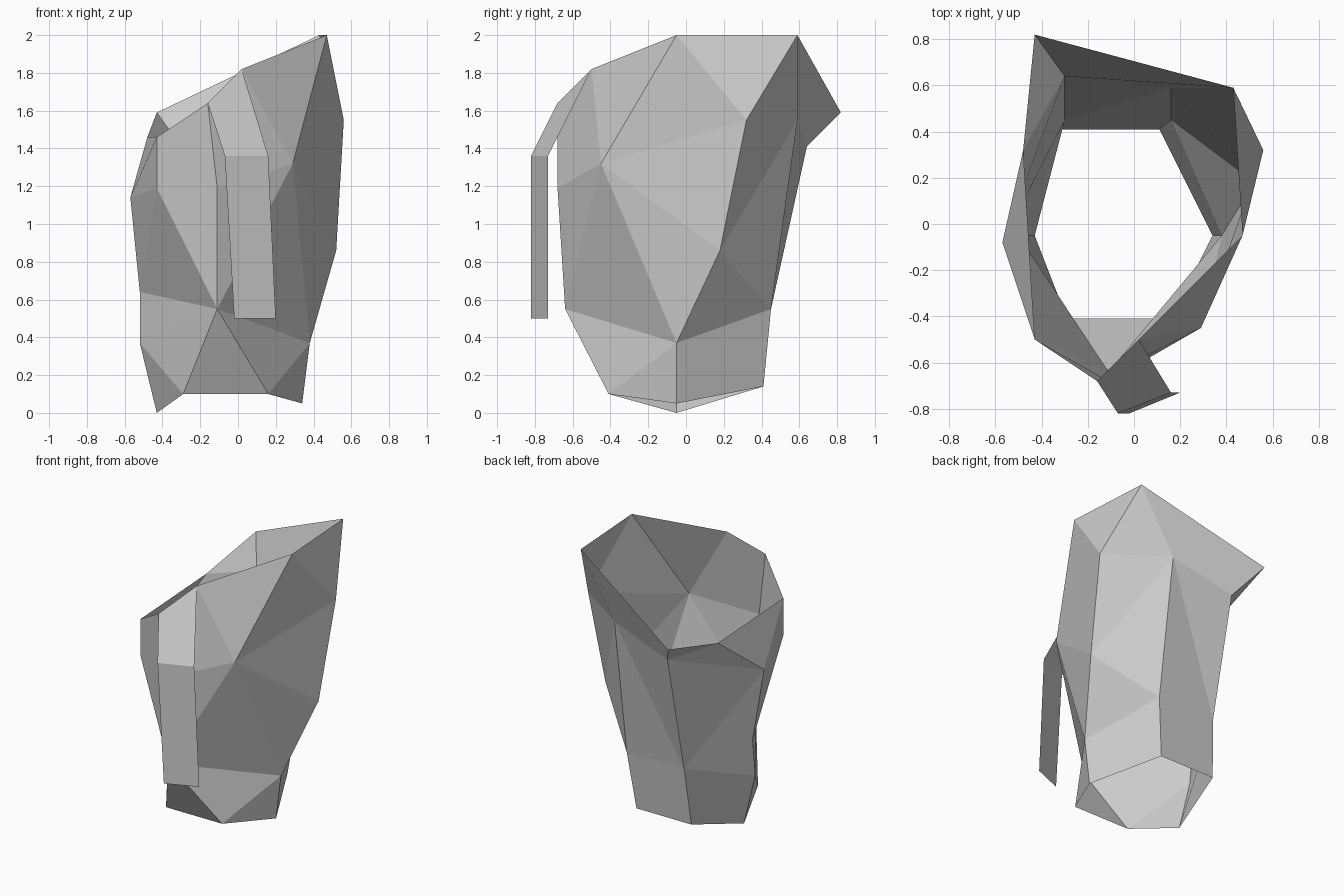
import bpy
import bmesh

if "Cube" in bpy.data.objects:
    bpy.data.objects.remove(bpy.data.objects["Cube"], do_unlink=True)

# One plain grey for everything
grey = bpy.data.materials.new("plain_grey")
grey.use_nodes = True
colour = (0.6, 0.6, 0.6, 1)
grey.diffuse_color = colour
grey.node_tree.nodes["Principled BSDF"].inputs["Base Color"].default_value = colour


def stitch(bm, upper, lower, steps, closed=True):
    """Join two loops of vertices: each step moves along the upper loop (u),
    the lower loop (l) or both at once (q, which makes a quad)."""
    i = j = 0
    for step in steps:
        next_i = i + (step in "uq")
        next_j = j + (step in "lq")
        corners = [upper[i], lower[j],
                   lower[next_j % len(lower)], upper[next_i % len(upper)]]
        unique = list(dict.fromkeys(corners))
        if len(unique) > 2:
            bm.faces.new(unique)
        i, j = next_i % len(upper), next_j % len(lower)


def add_loop(bm, points):
    return [bm.verts.new(p) for p in points]


def finish(bm, name):
    mesh = bpy.data.meshes.new(name)
    bm.to_mesh(mesh)
    bm.free()
    mesh.materials.append(grey)
    obj = bpy.data.objects.new(name, mesh)
    bpy.context.collection.objects.link(obj)
    return obj


# Open, faceted sleeve: loops run from the front round by +x
bm = bmesh.new()
rim = add_loop(bm, [
    (-.16, -.68, 1.64), (.02, -.5, 1.82), (.47, -.05, 2), (.43, .59, 2),
    (-.43, .82, 1.59), (-.48, .32, 1.46), (-.43, -.5, 1.46)])
chest = add_loop(bm, [
    (-.11, -.68, 1.19), (.29, -.45, 1.32), (.56, .32, 1.55), (.16, .59, 1.55),
    (-.3, .64, 1.41), (-.57, -.08, 1.14), (-.43, -.5, 1.19)])
waist = add_loop(bm, [
    (-.11, -.64, .55), (.38, -.05, .37), (.52, .18, .86),
    (.16, .45, .55), (-.3, .45, .55), (-.52, -.02, .64)])
base = add_loop(bm, [
    (.16, -.41, .1), (.34, -.05, .05), (.11, .41, .14),
    (-.33, .41, .14), (-.43, -.05, 0), (-.29, -.41, .1)])

# The hem shares most of its corners with the waist
front, right, _, back_right, back_left, _ = waist
hem = [front, right, back_right, back_left, bm.verts.new((-.52, -.05, .37))]

stitch(bm, rim, chest, "qululqululq")
stitch(bm, chest, waist, "ulluulluululu")
stitch(bm, waist, hem, "quluqluq")
stitch(bm, hem, base, "ulqqqlul")
finish(bm, "sleeve")

# Flat strap hanging from the front of the rim
bm = bmesh.new()
rows = [add_loop(bm, pair) for pair in (
    [(-.16, -.68, 1.64), (.02, -.5, 1.82)],
    [(-.07, -.82, 1.36), (.16, -.73, 1.36)],
    [(-.02, -.82, .5), (.2, -.73, .5)])]
for upper, lower in zip(rows, rows[1:]):
    stitch(bm, upper, lower, "q")
finish(bm, "strap")
